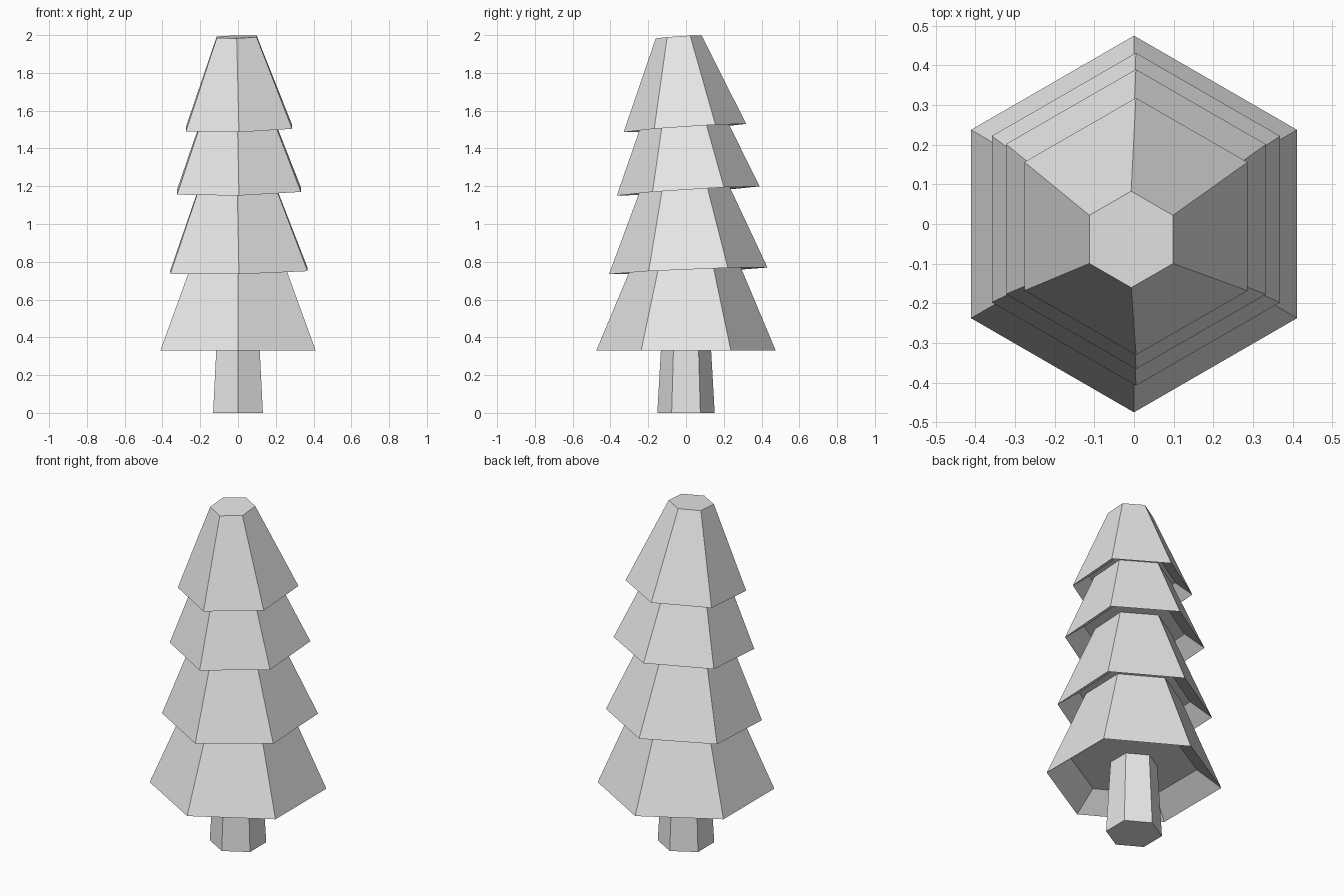
import bpy, bmesh, math
from mathutils import Matrix, Vector

cube = bpy.data.objects.get("Cube")
if cube:
    bpy.data.objects.remove(cube, do_unlink=True)

grey = bpy.data.materials.new("light_grey")
grey.use_nodes = True
colour = (0.8, 0.8, 0.8, 1)
grey.diffuse_color = colour
grey.node_tree.nodes["Principled BSDF"].inputs["Base Color"].default_value = colour


def hex_solid(name, rings, base, slope=(0, 0), scale=1):
    """Loft six-sided rings (radius, height), cap both ends, then tilt and place."""
    bm = bmesh.new()
    loops = [[bm.verts.new((r * math.sin(i * math.pi / 3), r * math.cos(i * math.pi / 3), z))
              for i in range(6)] for r, z in rings]
    for low, high in zip(loops, loops[1:]):
        for i in range(6):
            j = (i + 1) % 6
            bm.faces.new((low[i], low[j], high[j], high[i]))
    bm.faces.new(loops[0])
    bm.faces.new(loops[-1])
    bmesh.ops.recalc_face_normals(bm, faces=bm.faces)
    up = Vector((-slope[0], -slope[1], 1))
    tilt = Vector((0, 0, 1)).rotation_difference(up).to_matrix().to_4x4()
    bm.transform(Matrix.Translation(base) @ tilt @ Matrix.Scale(scale, 4))
    mesh = bpy.data.meshes.new(name)
    bm.to_mesh(mesh)
    bm.free()
    mesh.materials.append(grey)
    obj = bpy.data.objects.new(name, mesh)
    bpy.context.collection.objects.link(obj)


# Tapered trunk
hex_solid("trunk", [(0.152, 0), (0.125, 0.47)], (0, 0, 0))

# Foliage tiers: recessed underside, flared rim, flat top
tier = [(0.72, 0.21), (1, 0), (0.375, 1.49)]
placements = [
    ("bottom_tier", (0, 0, 0.33), (0, 0), 0.475),
    ("lower_tier", (0.005, 0.012, 0.752), (0.02, 0.042), 0.42),
    ("upper_tier", (0.005, 0.012, 1.175), (0.022, 0.065), 0.379),
    ("top_tier", (0.005, -0.006, 1.508), (0.025, 0.068), 0.325),
]
for name, base, slope, size in placements:
    hex_solid(name, tier, base, slope, size)
